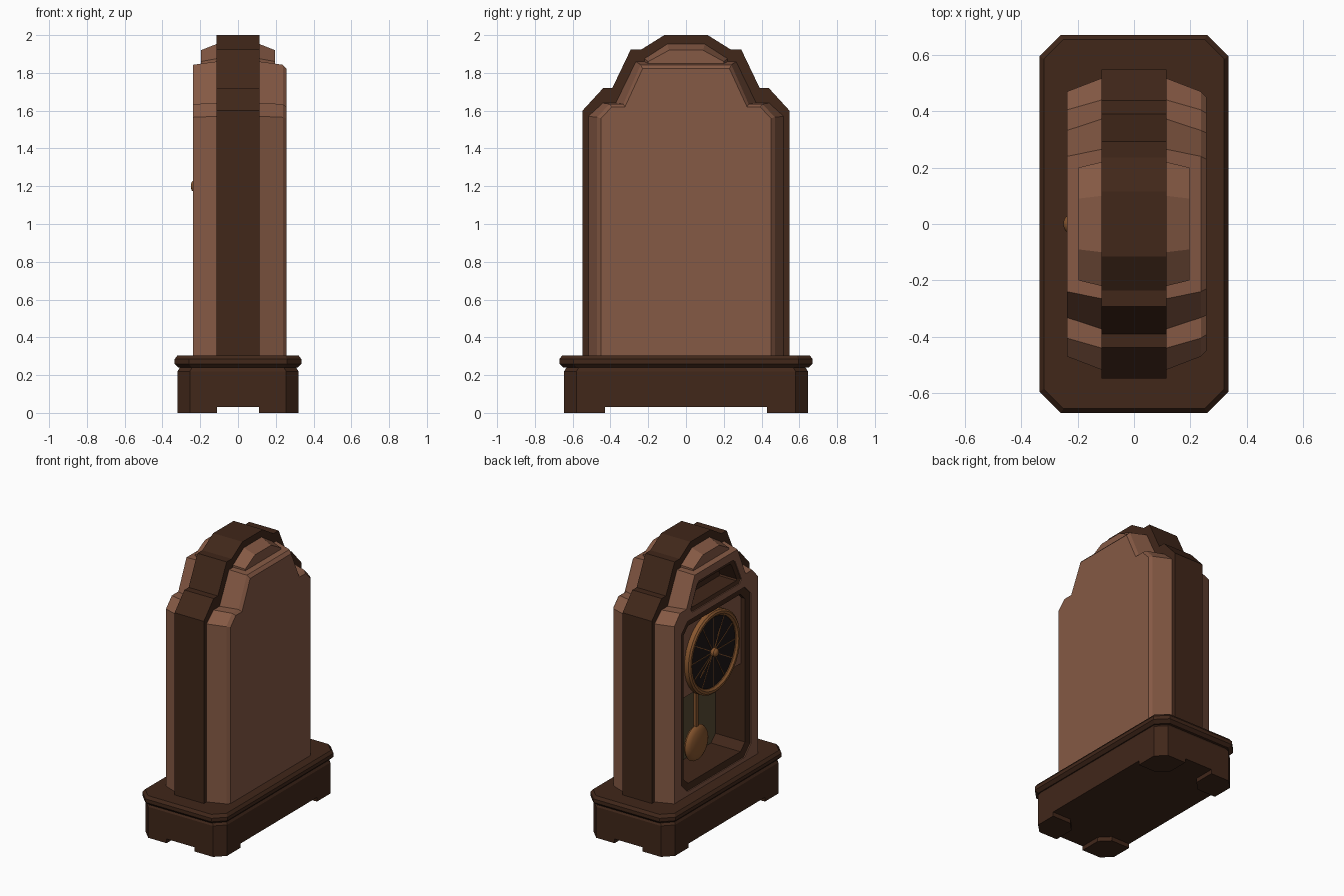
import bpy, bmesh, math
from mathutils import Vector

if "Cube" in bpy.data.objects:
    bpy.data.objects.remove(bpy.data.objects["Cube"])


def material(name, r, g, b):
    m = bpy.data.materials.new(name)
    m.diffuse_color = (r, g, b, 1)
    m.use_nodes = True
    m.node_tree.nodes["Principled BSDF"].inputs["Base Color"].default_value = m.diffuse_color
    return m


LIGHT = material("light_wood", 0.235, 0.100, 0.058)
DARK = material("dark_wood", 0.052, 0.020, 0.010)
BRASS = material("brass", 0.25, 0.095, 0.028)
BLACK = material("dial_black", 0.012, 0.008, 0.008)
OLIVE = material("back_olive", 0.10, 0.07, 0.035)


def loft(name, sections, mat, wrap=False, smooth=False):
    """Join equal-length loops; cap the ends, or close the chain when wrap is set."""
    bm = bmesh.new()
    loops = [[bm.verts.new(p) for p in s] for s in sections]
    n = len(loops[0])
    pairs = list(zip(loops, loops[1:])) + ([(loops[-1], loops[0])] if wrap else [])
    for a, b in pairs:
        for i in range(n):
            j = (i + 1) % n
            bm.faces.new((a[i], a[j], b[j], b[i]))
    if not wrap:
        bm.faces.new(loops[0])
        bm.faces.new(loops[-1])
    bmesh.ops.recalc_face_normals(bm, faces=bm.faces)
    me = bpy.data.meshes.new(name)
    bm.to_mesh(me)
    bm.free()
    ob = bpy.data.objects.new(name, me)
    bpy.context.collection.objects.link(ob)
    if mat:
        me.materials.append(mat)
    if smooth:
        bpy.ops.object.select_all(action='DESELECT')
        ob.select_set(True)
        bpy.context.view_layer.objects.active = ob
        bpy.ops.object.shade_smooth_by_angle(angle=math.radians(35))
    return ob


def mirrored(x, half):
    """Symmetric outline in the y-z plane from its +y half, listed bottom to top."""
    return [(x, y, z) for y, z in half] + [(x, -y, z) for y, z in reversed(half)]


def octagon(hx, hy, c, z, cx=0, cy=0):
    half = [(hx - c, hy), (hx, hy - c), (hx, c - hy), (hx - c, -hy)]
    return [(cx + x, cy + y, z) for x, y in half] + [(cx - x, cy + y, z) for x, y in reversed(half)]


def circle(x, r, cz, n=32):
    return [(x, r * math.sin(2 * math.pi * i / n), cz + r * math.cos(2 * math.pi * i / n)) for i in range(n)]


def bar(name, angle, r0, r1, w0, w1, x0, x1, cz, mat):
    """Flat tapering bar on the dial, pointing outwards at an angle from the top."""
    u = Vector((0, math.sin(angle), math.cos(angle)))
    v = Vector((0, math.cos(angle), -math.sin(angle)))
    pts = [u * r0 + v * w0, u * r1 + v * w1, u * r1 - v * w1, u * r0 - v * w0]
    return loft(name, [[p + Vector((x, 0, cz)) for p in pts] for x in (x0, x1)], mat)


# Plinth, moulded cap and feet
loft("plinth", [octagon(0.32, 0.645, 0.065, 0.03), octagon(0.32, 0.645, 0.065, 0.22),
                octagon(0.305, 0.63, 0.065, 0.245)], DARK)
loft("plinth_cap", [octagon(0.315, 0.65, 0.07, 0.24), octagon(0.335, 0.67, 0.075, 0.26),
                    octagon(0.335, 0.67, 0.075, 0.285), octagon(0.32, 0.655, 0.07, 0.305)], DARK)
for sx in (-1, 1):
    for sy in (-1, 1):
        foot = [(0.32, 0.43), (0.32, 0.58), (0.255, 0.645), (0.11, 0.645), (0.11, 0.495), (0.175, 0.43)]
        loft("foot", [[(sx * x, sy * y, z) for x, y in foot] for z in (0, 0.04)], DARK)

# Case: dark central band, tapering light body, crest
band_half = [(0.548, 0.28), (0.548, 1.6), (0.438, 1.72), (0.39, 1.72),
             (0.292, 1.925), (0.235, 1.925), (0.115, 2.0)]
band = loft("case_band", [mirrored(x, band_half) for x in (-0.115, 0.115)], DARK)

wide = [(0.517, 0.28), (0.517, 1.57), (0.44, 1.64), (0.372, 1.64), (0.265, 1.86)]
mid = [(0.47, 0.28), (0.47, 1.565), (0.405, 1.635), (0.332, 1.635), (0.24, 1.843)]
back = [(0.45, 0.28), (0.45, 1.56), (0.392, 1.62), (0.323, 1.62), (0.23, 1.822)]
body = loft("case_body", [mirrored(-0.237, mid), mirrored(-0.115, wide), mirrored(0.115, wide),
                          mirrored(0.237, mid), mirrored(0.257, back)], LIGHT)
crest_in = [(0.22, 1.8), (0.22, 1.875), (0.1, 1.952)]
crest_out = [(0.2, 1.8), (0.2, 1.86), (0.09, 1.92)]
loft("crest", [mirrored(-0.197, crest_out), mirrored(-0.115, crest_in),
               mirrored(0.115, crest_in), mirrored(0.197, crest_out)], LIGHT)

# Openings: (outer half, inner half, depth)
door_out = [(0.32, 0.335), (0.39, 0.405), (0.39, 1.475), (0.32, 1.545)]
door_in = [(0.295, 0.38), (0.345, 0.43), (0.345, 1.45), (0.295, 1.50)]
top_out = [(0.265, 1.59), (0.285, 1.615), (0.215, 1.765), (0.19, 1.785)]
top_in = [(0.245, 1.615), (0.252, 1.625), (0.195, 1.745), (0.18, 1.758)]
for label, outer, inner, depth in (("door", door_out, door_in, 0.02), ("upper_window", top_out, top_in, -0.08)):
    cutter = loft(label + "_cutter", [mirrored(-0.4, outer), mirrored(depth, outer)], None)
    for ob in (body, band):
        mod = ob.modifiers.new("opening", 'BOOLEAN')
        mod.operation = 'DIFFERENCE'
        mod.solver = 'EXACT'
        mod.object = cutter
        bpy.ops.object.select_all(action='DESELECT')
        ob.select_set(True)
        bpy.context.view_layer.objects.active = ob
        bpy.ops.object.modifier_apply(modifier=mod.name)
    bpy.data.objects.remove(cutter)
    # Dark liner doubles as visible trim and recess walls
    loft(label + "_frame", [mirrored(-0.23, outer), mirrored(-0.222, inner),
                            mirrored(depth, inner), mirrored(depth, outer)], DARK, wrap=True)
    loft(label + "_back", [mirrored(x, outer) for x in (depth - 0.01, depth)],
         OLIVE if label == "door" else DARK)

# Dial plate, dial, ring and spokes
CZ = 1.2
plate = [(0.346, 0.98), (0.346, 1.45), (0.296, 1.501)]
loft("dial_plate", [mirrored(x, plate) for x in (-0.19, -0.17)], LIGHT)
loft("dial_face", [circle(x, 0.265, CZ) for x in (-0.213, -0.18)], BLACK)
loft("dial_ring", [circle(x, r, CZ) for x, r in
                   ((-0.18, 0.29), (-0.222, 0.29), (-0.232, 0.278), (-0.232, 0.262), (-0.22, 0.248), (-0.18, 0.248))],
     BRASS, wrap=True, smooth=True)
for i in range(12):
    bar("dial_spoke", i * math.pi / 6, 0.0, 0.255, 0.0025, 0.0025, -0.216, -0.212, CZ, BRASS)

# Hands and hub
for label, dy, dz, length in (("hour_hand", -0.07, 0.137, 0.17), ("minute_hand", 0.10, -0.083, 0.2)):
    a = math.atan2(dy, dz)
    bar(label, a, 0.0, length - 0.06, 0.003, 0.003, -0.222, -0.217, CZ, BRASS)
    bar(label + "_tip", a, length - 0.06, length, 0.009, 0.002, -0.222, -0.217, CZ, BRASS)
loft("hub", [circle(x, r, CZ, 16) for x, r in
             ((-0.205, 0.03), (-0.235, 0.03), (-0.245, 0.022), (-0.25, 0.008))], BRASS, smooth=True)

# Pendulum
BZ = 0.52
loft("pendulum_bob", [circle(-0.08 + 0.04 * math.cos(t), 0.125 * math.sin(t), BZ, 24)
                      for t in [math.pi * (0.04 + 0.92 * k / 8) for k in range(9)]], BRASS, smooth=True)
bar("pendulum_rod", 0, 0.05, 0.6, 0.014, 0.014, -0.09, -0.07, BZ, BRASS)
